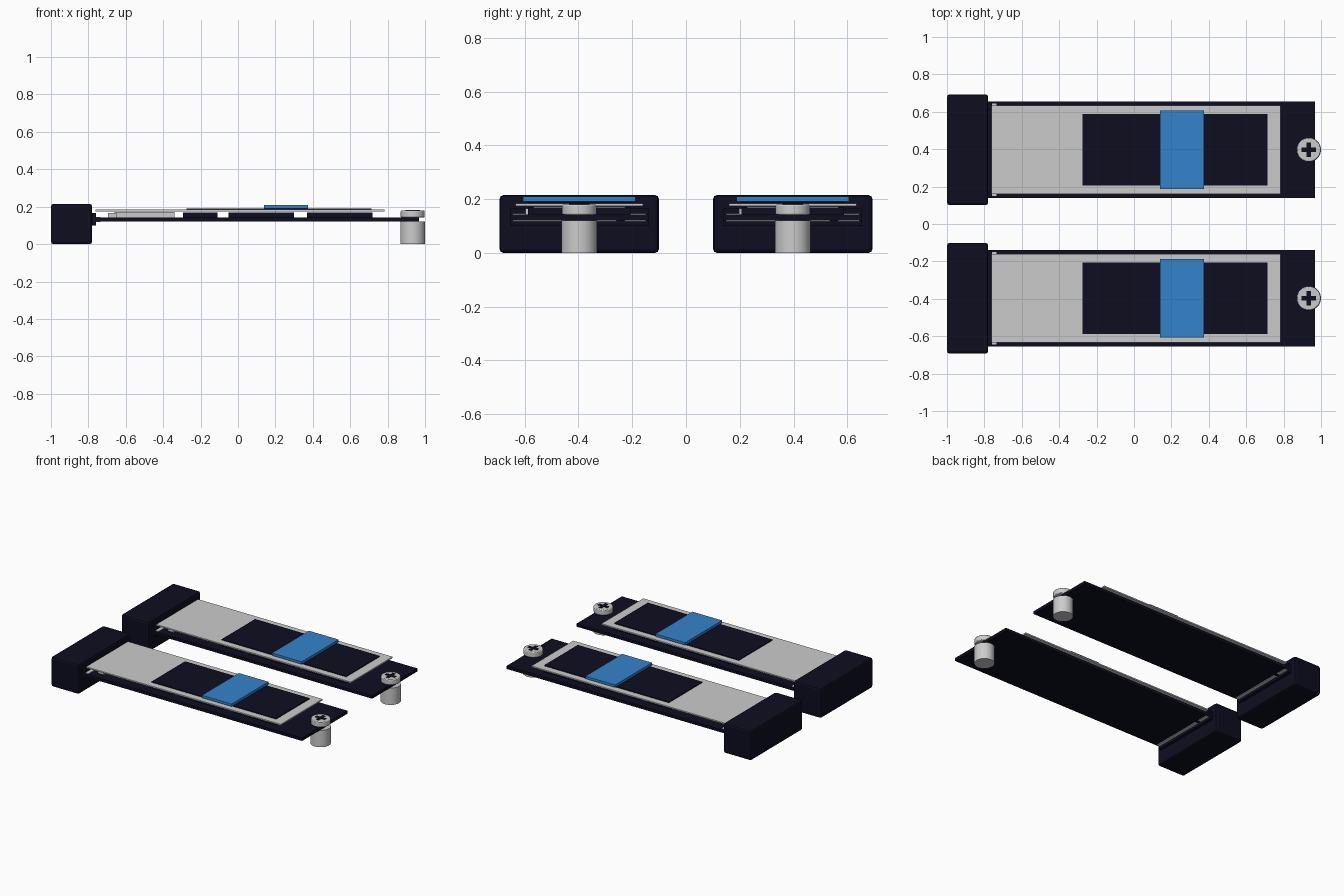
import bpy
import bmesh

cube = bpy.data.objects.get("Cube")
if cube:
    bpy.data.objects.remove(cube)


def material(name, color):
    m = bpy.data.materials.new(name)
    m.diffuse_color = (*color, 1)
    m.use_nodes = True
    bsdf = next(n for n in m.node_tree.nodes if n.type == "BSDF_PRINCIPLED")
    bsdf.inputs["Base Color"].default_value = (*color, 1)
    return m


NAVY = material("dark navy", (0.004, 0.004, 0.014))
SILVER = material("light grey", (0.6, 0.6, 0.6))
BLUE = material("bright blue", (0.036, 0.23, 0.6))


def finish(name, bm, mat, bevel=0.0, segments=2):
    mesh = bpy.data.meshes.new(name)
    bm.to_mesh(mesh)
    bm.free()
    mesh.materials.append(mat)
    ob = bpy.data.objects.new(name, mesh)
    bpy.context.collection.objects.link(ob)
    if bevel:
        mod = ob.modifiers.new("bevel", "BEVEL")
        mod.width = bevel
        mod.segments = segments
    return ob


def box(name, mat, xs, ys, zs, bevel=0.0):
    """Box given by its low and high limit on each axis."""
    bm = bmesh.new()
    bmesh.ops.create_cube(bm, size=1)
    limits = (xs, ys, zs)
    for v in bm.verts:
        v.co = [lim[c > 0] for lim, c in zip(limits, v.co)]
    return finish(name, bm, mat, bevel)


def cylinder(name, mat, x, y, radius, zs, bevel=0.0):
    bm = bmesh.new()
    bmesh.ops.create_cone(bm, cap_ends=True, segments=40, radius1=radius,
                          radius2=radius, depth=zs[1] - zs[0])
    bmesh.ops.translate(bm, verts=bm.verts, vec=(x, y, sum(zs) / 2))
    ob = finish(name, bm, mat, bevel)
    bpy.ops.object.select_all(action="DESELECT")
    ob.select_set(True)
    bpy.context.view_layer.objects.active = ob
    bpy.ops.object.shade_smooth_by_angle()
    return ob


def drive(side, cy):
    def part(name, mat, xs, ys, zs, bevel=0.0):
        box(f"{side}_{name}", mat, xs, (cy + ys[0], cy + ys[1]), zs, bevel)

    # Socket and its lip
    part("socket", NAVY, (-1, -0.78), (-0.296, 0.296), (0, 0.215), 0.014)
    part("socket_lip", NAVY, (-0.79, -0.76), (-0.257, 0.257), (0.1, 0.165))

    # Circuit board with split contact strips on both faces
    part("circuit_board", NAVY, (-0.79, 0.967), (-0.257, 0.257), (0.121, 0.142))
    for face, z in (("top", 0.142), ("bottom", 0.117)):
        part(f"long_contacts_{face}", SILVER, (-0.765, -0.735), (-0.248, 0.138), (z, z + 0.004))
        part(f"short_contacts_{face}", SILVER, (-0.765, -0.735), (0.168, 0.248), (z, z + 0.004))

    # Chips on the board
    part("controller_chip", SILVER, (-0.66, -0.34), (-0.17, 0.17), (0.141, 0.172))
    part("capacitor", SILVER, (-0.695, -0.65), (-0.2, -0.12), (0.141, 0.166))
    for i, xs in enumerate([(-0.295, -0.11), (-0.05, 0.3), (0.37, 0.72)]):
        part(f"memory_chip_{i + 1}", NAVY, xs, (-0.19, 0.19), (0.141, 0.168))

    # Layered label
    part("label", SILVER, (-0.762, 0.783), (-0.237, 0.237), (0.175, 0.184))
    part("label_dark_panel", NAVY, (-0.275, 0.714), (-0.19, 0.19), (0.183, 0.19))
    part("label_blue_panel", BLUE, (0.138, 0.374), (-0.209, 0.209), (0.191, 0.209))

    # Standoff and cross-head screw
    sx = 0.934
    cylinder(f"{side}_standoff", SILVER, sx, cy, 0.066, (0, 0.121))
    cylinder(f"{side}_screw_head", SILVER, sx, cy, 0.064, (0.141, 0.18), 0.005)
    for name, hx, hy in (("long", 0.038, 0.011), ("cross", 0.011, 0.038)):
        part(f"screw_slot_{name}", NAVY, (sx - hx, sx + hx), (-hy, hy), (0.177, 0.183))


for side, cy in (("front", -0.397), ("back", 0.397)):
    drive(side, cy)
